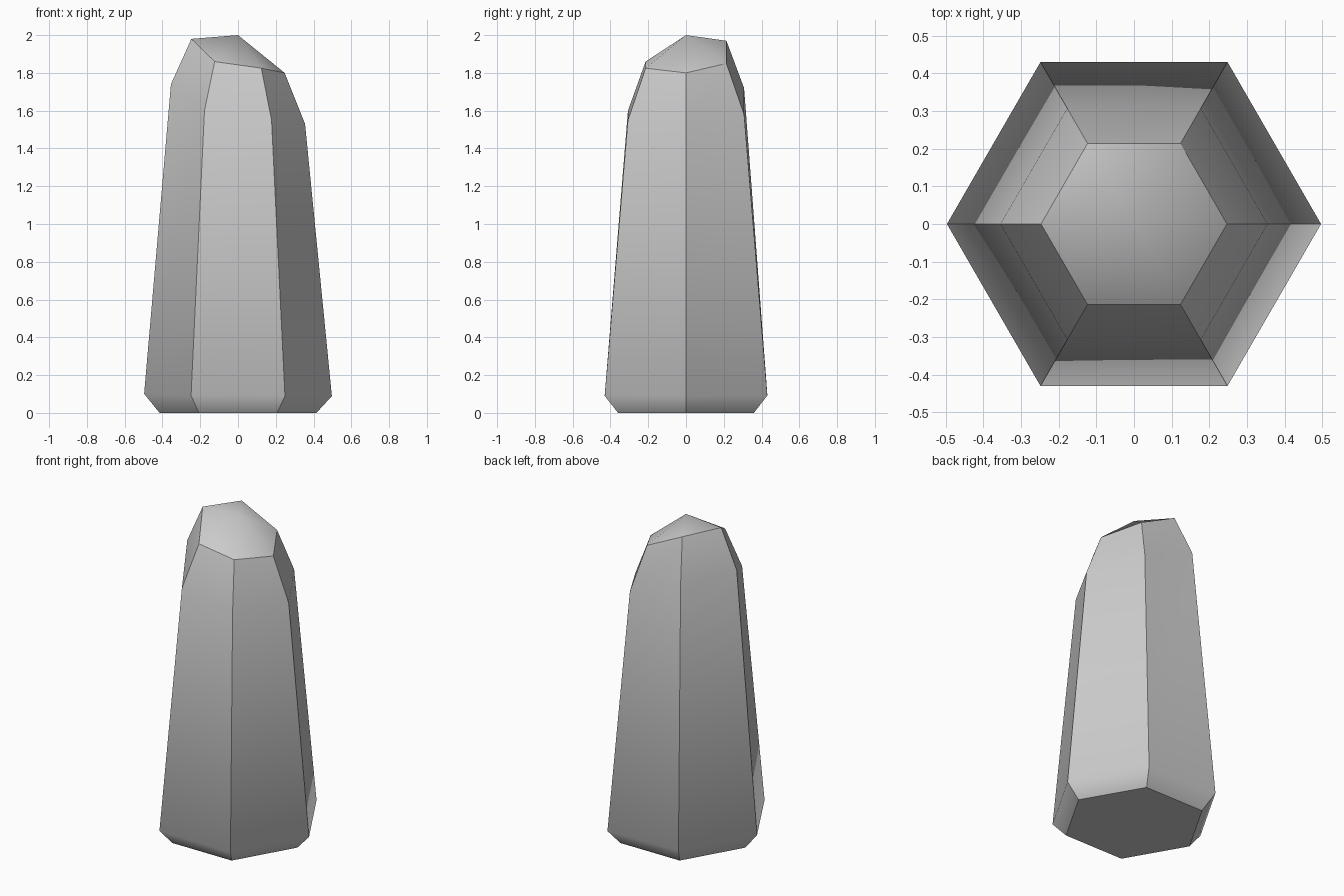
import bpy, bmesh, math

if "Cube" in bpy.data.objects:
    bpy.data.objects.remove(bpy.data.objects["Cube"])

SIDES = 6
# Heights per corner, counter-clockwise from +x: uneven shoulder and tip rim
shoulder = [1.53, 1.58, 1.72, 1.74, 1.60, 1.55]
rim = [1.80, 1.85, 1.97, 1.98, 1.86, 1.825]
foot = [h * 0.058 for h in shoulder]

bm = bmesh.new()


def ring(radius, heights):
    return [bm.verts.new((radius * math.cos(i * math.tau / SIDES),
                          radius * math.sin(i * math.tau / SIDES), z))
            for i, z in enumerate(heights)]


# Crystal rings from base to tip, plus the apex
rings = [ring(0.415, [0] * SIDES), ring(0.497, foot),
         ring(0.355, shoulder), ring(0.247, rim)]
apex = bm.verts.new((0, 0, 2.0))

# Side facets, base and tip cap
bm.faces.new(rings[0][::-1])
for i in range(SIDES):
    j = (i + 1) % SIDES
    for low, high in zip(rings, rings[1:]):
        bm.faces.new((low[i], low[j], high[j], high[i]))
    bm.faces.new((rings[3][i], rings[3][j], apex))

for f in bm.faces:
    f.smooth = True

# Hard edges: corner ridges, tip rim and base outline
for i in range(SIDES):
    j = (i + 1) % SIDES
    for low, high in zip(rings, rings[1:]):
        bm.edges.get((low[i], high[i])).smooth = False
    for r in (rings[0], rings[3]):
        bm.edges.get((r[i], r[j])).smooth = False

bm.normal_update()
mesh = bpy.data.meshes.new("crystal")
bm.to_mesh(mesh)
bm.free()
crystal = bpy.data.objects.new("crystal", mesh)
bpy.context.collection.objects.link(crystal)
